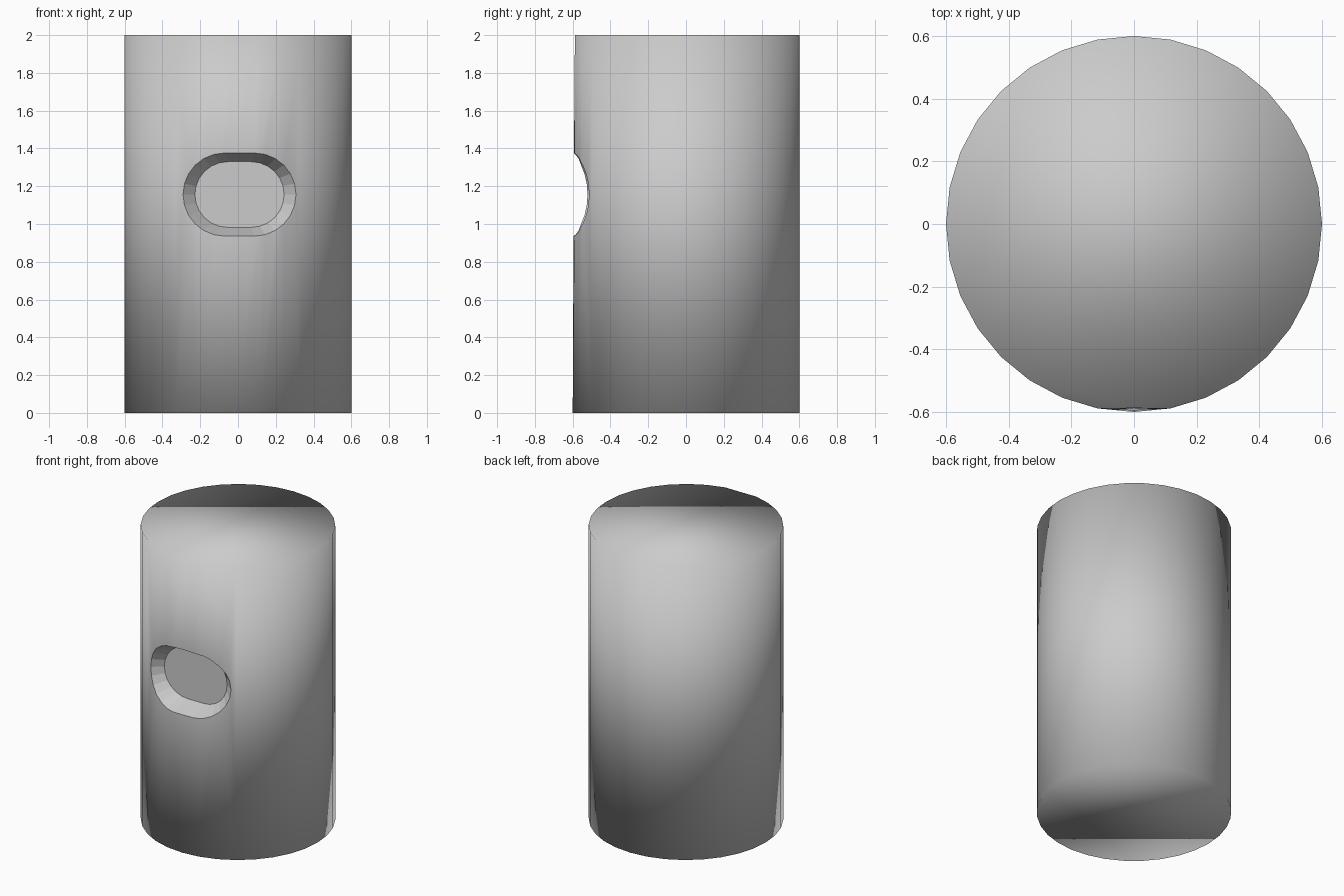
import bpy, bmesh
from math import sin, cos, pi

if "Cube" in bpy.data.objects:
    bpy.data.objects.remove(bpy.data.objects["Cube"])

FLOOR_Y = -0.466
CX, CZ = 0.008, 1.156
HALF_W, HALF_H = 0.299, 0.22
TAPER = 0.79


def make_object(name, bm):
    mesh = bpy.data.meshes.new(name)
    bm.to_mesh(mesh)
    bm.free()
    obj = bpy.data.objects.new(name, mesh)
    bpy.context.collection.objects.link(obj)
    return obj


# Cylinder body, 32 sides, smooth shaded including its caps
bpy.ops.mesh.primitive_cylinder_add(vertices=32, radius=0.6, depth=2, location=(0, 0, 1))
body = bpy.context.object
body.name = "cylinder_body"
bpy.ops.object.transform_apply(location=True, rotation=True, scale=True)

# Stadium-shaped prism used to cut the front recess
bm = bmesh.new()
outline = []
for side in (1, -1):
    for i in range(13):
        a = side * (pi / 2 - 0) - pi * i / 12 * 1.0
        a = -pi / 2 + pi * i / 12 + (0 if side == 1 else pi)
        x = CX + side * (HALF_W - HALF_H) + HALF_H * cos(a)
        outline.append(bm.verts.new((x, -1.0, CZ + HALF_H * sin(a))))
face = bm.faces.new(outline)
ext = bmesh.ops.extrude_face_region(bm, geom=[face])
for v in ext["geom"]:
    if isinstance(v, bmesh.types.BMVert):
        v.co.y = FLOOR_Y
bmesh.ops.recalc_face_normals(bm, faces=bm.faces[:])
cutter = make_object("recess_cutter", bm)
cutter.hide_render = True

cut = body.modifiers.new("recess", 'BOOLEAN')
cut.operation = 'DIFFERENCE'
cut.solver = 'EXACT'
cut.object = cutter
bpy.context.view_layer.objects.active = body
bpy.ops.object.modifier_apply(modifier=cut.name)
bpy.data.objects.remove(cutter, do_unlink=True)

# Narrow the recess floor so its walls slope, and keep the recess edges sharp
bm = bmesh.new()
bm.from_mesh(body.data)
for f in bm.faces:
    f.smooth = True
for v in bm.verts:
    on_floor = abs(v.co.y - FLOOR_Y) < 1e-4 and 0.9 < v.co.z < 1.4
    if on_floor:
        v.co.x = CX + (v.co.x - CX) * TAPER
        v.co.z = CZ + (v.co.z - CZ) * TAPER
        for f in v.link_faces:
            f.smooth = False
            for e in f.edges:
                e.smooth = False
    # Flattened front seam above the recess
    elif abs(v.co.x) < 1e-3 and v.co.y < -0.59 and v.co.z > 0.5:
        v.co.y = -0.588 if v.co.z > 1.2 else -0.595
bm.to_mesh(body.data)
bm.free()
